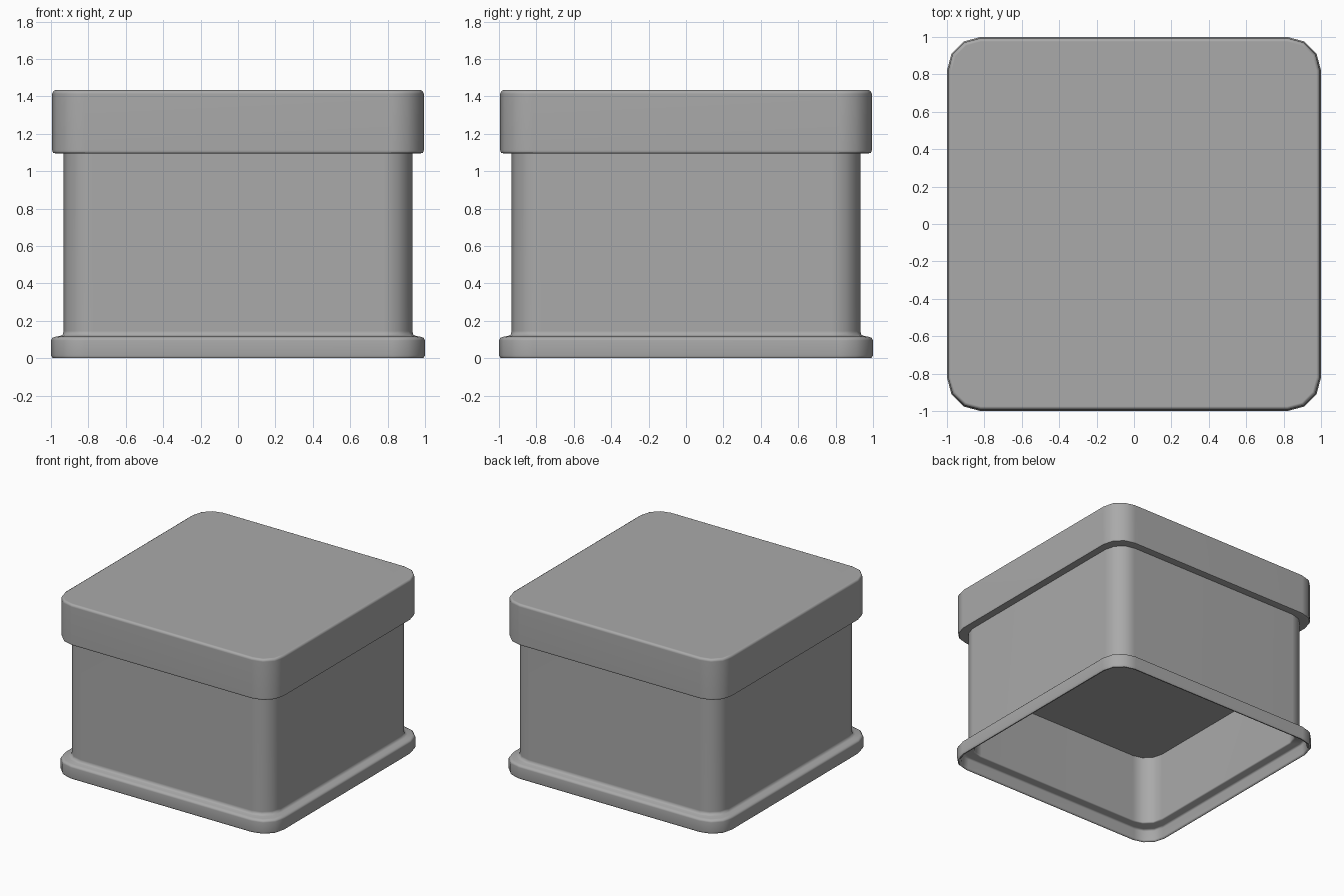
import bpy, bmesh, math

cube = bpy.data.objects.get("Cube")
if cube:
    bpy.data.objects.remove(cube, do_unlink=True)

grey = bpy.data.materials.new("plain grey")
grey.use_nodes = True
grey.diffuse_color = (0.4, 0.4, 0.4, 1)
grey.node_tree.nodes["Principled BSDF"].inputs["Base Color"].default_value = (0.4, 0.4, 0.4, 1)


def rounded_square(half, radius, z, steps=3):
    """Corner points of a square with rounded corners, counter-clockwise."""
    points = []
    for corner in range(4):
        mid = math.pi / 4 + corner * math.pi / 2
        cx = math.copysign(half - radius, math.cos(mid))
        cy = math.copysign(half - radius, math.sin(mid))
        for i in range(steps + 1):
            a = (corner + i / steps) * math.pi / 2
            points.append((cx + radius * math.cos(a), cy + radius * math.sin(a), z))
    return points


def loft(name, profile):
    """Stack rounded squares given as (half width, z), skin and cap them."""
    bm = bmesh.new()
    rings = []
    for half, z in profile:
        radius = max(0.155, half - 0.82)
        rings.append([bm.verts.new(p) for p in rounded_square(half, radius, z)])
    for low, high in zip(rings, rings[1:]):
        for i in range(len(low)):
            j = (i + 1) % len(low)
            bm.faces.new((low[i], low[j], high[j], high[i]))
    bm.faces.new(rings[0])
    bm.faces.new(rings[-1])
    bmesh.ops.recalc_face_normals(bm, faces=bm.faces)
    mesh = bpy.data.meshes.new(name)
    bm.to_mesh(mesh)
    bm.free()
    obj = bpy.data.objects.new(name, mesh)
    bpy.context.collection.objects.link(obj)
    mesh.materials.append(grey)
    bpy.ops.object.select_all(action="DESELECT")
    obj.select_set(True)
    bpy.context.view_layer.objects.active = obj
    bpy.ops.object.shade_smooth_by_angle(angle=math.radians(50))
    # Keep the broad faces evenly shaded beside their narrow bevels
    weighted = obj.modifiers.new("even_shading", "WEIGHTED_NORMAL")
    weighted.keep_sharp = True


# Hollow body: flat ceiling, inner wall, recessed foot, flange, outer wall
loft("box_body", [
    (0.9, 0.665), (0.9, 0.11), (0.908, 0.098), (0.955, 0.092),
    (0.968, 0.08), (0.972, 0.01), (0.982, 0.0), (0.99, 0.0), (1.0, 0.015),
    (1.0, 0.095), (0.992, 0.109), (0.975, 0.115), (0.95, 0.119),
    (0.937, 0.127), (0.932, 0.145), (0.932, 1.11),
])

# Lid with softened edges
loft("lid", [
    (0.972, 1.094), (0.988, 1.098), (0.994, 1.112),
    (0.994, 1.413), (0.988, 1.427), (0.975, 1.434),
])
